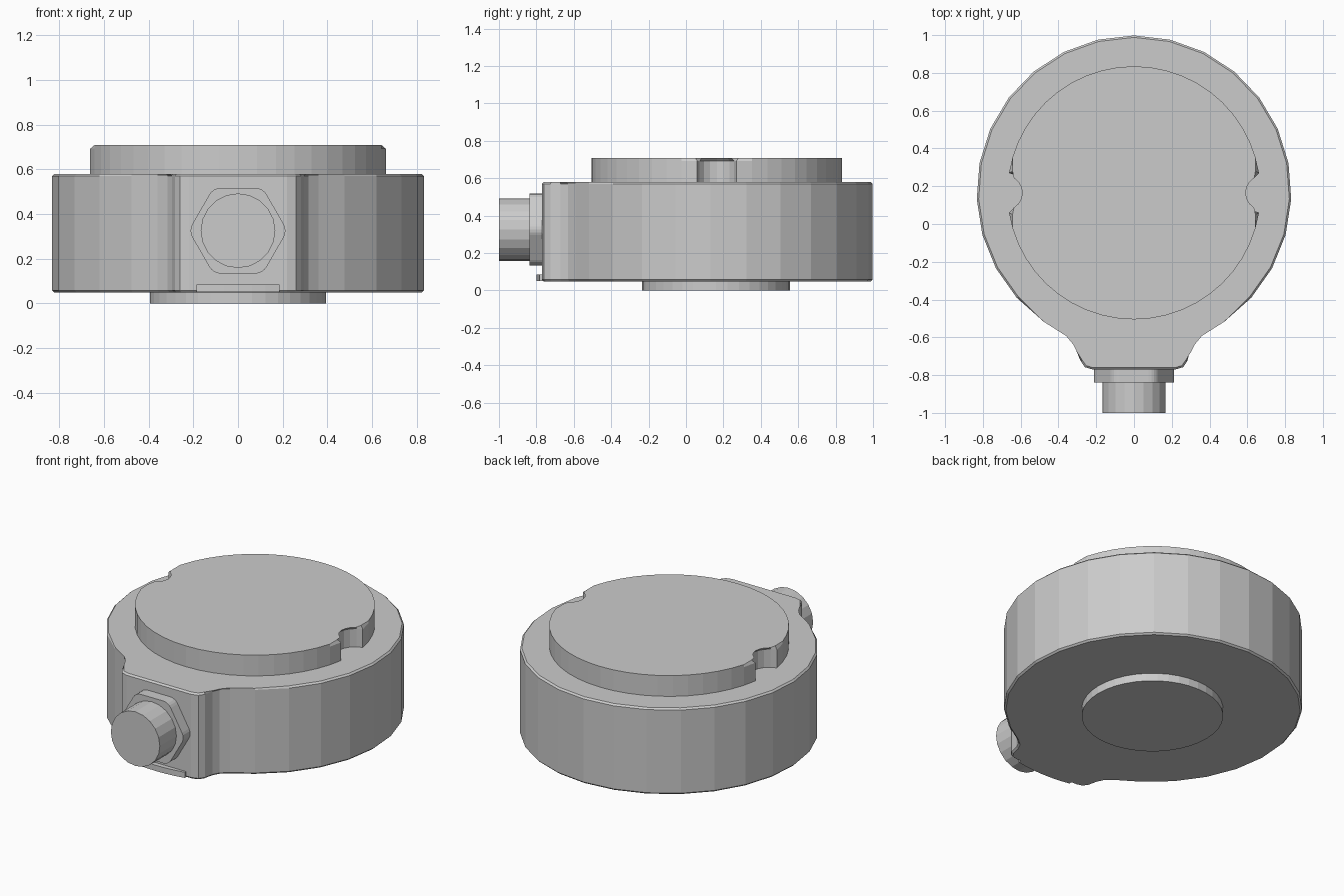
import bpy, bmesh
from math import sin, cos, pi, radians, asin, atan2
from mathutils import Matrix

if "Cube" in bpy.data.objects:
    bpy.data.objects.remove(bpy.data.objects["Cube"])

CY = 0.165   # centre of the round housing
PZ = 0.325   # height of the plug axis


def arc(cx, cy, r, a0, a1, n):
    return [(cx + r * cos(a0 + (a1 - a0) * i / n),
             cy + r * sin(a0 + (a1 - a0) * i / n)) for i in range(n + 1)]


def ring(r, n, cx=0, cy=0, turn=0):
    return arc(cx, cy, r, turn, turn + 2 * pi, n)[:-1]


def prism(name, pts, z0, z1, top=0, bottom=0, matrix=None):
    """Extrude an outline from z0 to z1, with optional rim chamfers."""
    bm = bmesh.new()
    lo = [bm.verts.new((x, y, z0)) for x, y in pts]
    hi = [bm.verts.new((x, y, z1)) for x, y in pts]
    n = len(pts)
    bm.faces.new(lo[::-1])
    bm.faces.new(hi)
    for i in range(n):
        j = (i + 1) % n
        bm.faces.new((lo[i], lo[j], hi[j], hi[i]))
    for z, width in ((z1, top), (z0, bottom)):
        if width:
            rim = [e for e in bm.edges
                   if all(abs(v.co.z - z) < 1e-5 for v in e.verts)]
            bmesh.ops.bevel(bm, geom=rim, offset=width, segments=1,
                            profile=0.5, affect='EDGES', clamp_overlap=True)
    if matrix:
        bm.transform(matrix)
    bmesh.ops.recalc_face_normals(bm, faces=bm.faces)
    me = bpy.data.meshes.new(name)
    bm.to_mesh(me)
    bm.free()
    ob = bpy.data.objects.new(name, me)
    bpy.context.collection.objects.link(ob)
    return ob


# Housing: round body with a filleted cable boss at the front
neck = [(0.22, -0.77), (0.26, -0.758), (0.283, -0.725),
        (0.295, -0.67), (0.315, -0.63), (0.36, -0.592)]
outline = neck + arc(0, CY, 0.833, radians(-55), radians(235), 22)
outline += [(-x, y) for x, y in reversed(neck)]
prism("housing", outline, 0.048, 0.58, top=0.01, bottom=0.01)

# Lid: raised disc with a rounded finger notch on each side
R, half = 0.67, 0.105
a = asin(half / R)
nr, nx = 0.107, 0.682
na = atan2(half, 0.662 - nx)
notch = arc(nx, CY, nr, -na + 2 * pi, na, 8)
lid = arc(0, CY, R, a, pi - a, 22)
lid += [(-x, y) for x, y in reversed(notch)][1:-1]
lid += arc(0, CY, R, pi + a, 2 * pi - a, 22)
lid += notch[1:-1]
prism("lid", lid, 0.57, 0.708, top=0.016)

# Foot: shallow disc below the housing
prism("foot", ring(0.395, 40, 0, 0.16), 0, 0.06)

# Plug: rounded hexagonal nut and round barrel along the front axis
forward = Matrix.Translation((0, 0, PZ)) @ Matrix.Rotation(pi / 2, 4, 'X')
nut = []
for k in range(6):
    t = k * pi / 3
    fr = 0.06                       # corner fillet radius
    d = (0.192 - fr) / cos(pi / 6)
    nut += arc(d * cos(t), d * sin(t), fr, t - pi / 6, t + pi / 6, 4)
prism("cable_nut", nut, 0.75, 0.838, matrix=forward)
prism("cable_barrel", ring(0.167, 20), 0.82, 1.0, matrix=forward)

# Lip: thin curved ledge under the plug
w = 0.185
lip = arc(0, CY, 0.965, -pi / 2 - asin(w / 0.965), -pi / 2 + asin(w / 0.965), 6)
prism("front_lip", lip + [(w, -0.75), (-w, -0.75)], 0.05, 0.085)
